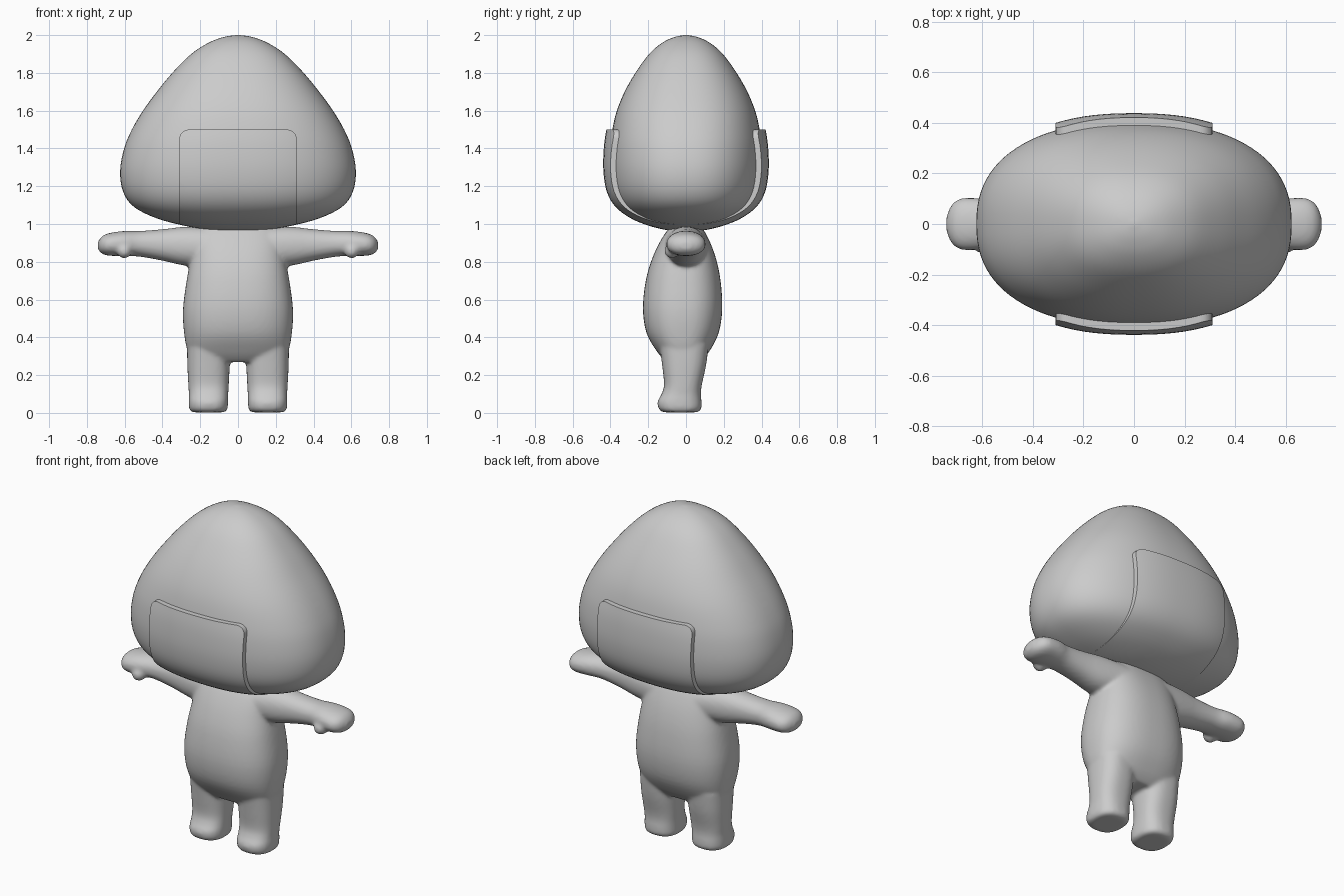
import bpy, bmesh, math
from mathutils import Vector

cube = bpy.data.objects.get("Cube")
if cube:
    bpy.data.objects.remove(cube, do_unlink=True)

GREY = (0.6, 0.6, 0.6, 1)
grey = bpy.data.materials.new("soft grey")
grey.use_nodes = True
grey.diffuse_color = GREY
grey.node_tree.nodes["Principled BSDF"].inputs["Base Color"].default_value = GREY


def spline(rows, steps):
    """Catmull-Rom interpolation of whole cross-section rows."""
    rows = [Vector(r) for r in rows]
    out = []
    for i in range(len(rows) - 1):
        a, b = rows[max(i - 1, 0)], rows[i]
        c, d = rows[i + 1], rows[min(i + 2, len(rows) - 1)]
        for s in range(steps):
            t = s / steps
            out.append(b + (c - a) * t / 2 + (a * 2 - b * 5 + c * 4 - d) * t * t / 2
                       + (b * 3 - a - c * 3 + d) * t ** 3 / 2)
    return out + [rows[-1]]


def loft(bm, rows, place, power=2.0, sides=64, steps=4):
    """Skin superellipse rings; each row is position, centre u, centre v, radius u, radius v."""
    rings = []
    for t, cu, cv, ru, rv in spline(rows, steps):
        ring = []
        for k in range(sides):
            a = math.tau * k / sides
            c, s = math.cos(a), math.sin(a)
            u = cu + ru * math.copysign(abs(c) ** (2 / power), c)
            v = cv + rv * math.copysign(abs(s) ** (2 / power), s)
            ring.append(bm.verts.new(place(t, u, v)))
        rings.append(ring)
    faces = [bm.faces.new(rings[0]), bm.faces.new(rings[-1])]
    for lo, hi in zip(rings, rings[1:]):
        for k in range(sides):
            j = (k + 1) % sides
            faces.append(bm.faces.new((lo[k], lo[j], hi[j], hi[k])))
    bmesh.ops.recalc_face_normals(bm, faces=faces)


def finish(bm, name):
    mesh = bpy.data.meshes.new(name)
    bm.to_mesh(mesh)
    bm.free()
    obj = bpy.data.objects.new(name, mesh)
    bpy.context.collection.objects.link(obj)
    mesh.materials.append(grey)
    return obj


def smooth(obj, angle):
    bpy.ops.object.select_all(action='DESELECT')
    obj.select_set(True)
    bpy.context.view_layer.objects.active = obj
    bpy.ops.object.shade_smooth_by_angle(angle=math.radians(angle))


def upright(t, u, v):
    return (u, v, t)


# Head: height, half width, half depth
HEAD = [(0.96, 0.02, 0.015), (0.967, 0.14, 0.09), (0.99, 0.28, 0.18),
        (1.03, 0.43, 0.27), (1.09, 0.55, 0.345), (1.17, 0.608, 0.388),
        (1.28, 0.624, 0.405), (1.4, 0.603, 0.403), (1.5, 0.562, 0.39),
        (1.6, 0.503, 0.366), (1.7, 0.43, 0.325), (1.8, 0.348, 0.268),
        (1.9, 0.248, 0.195), (1.96, 0.155, 0.125), (1.99, 0.075, 0.06),
        (2.0, 0.01, 0.008)]


def make_head(name, depth=1.0):
    bm = bmesh.new()
    loft(bm, [(z, 0, 0, w, d * depth) for z, w, d in HEAD], upright, 2.35, 96)
    return finish(bm, name)


head = make_head("head")
smooth(head, 60)

# Raised front and back panels: a deeper head trimmed by a rounded block
panel = make_head("raised_panels", 1.08)
bm = bmesh.new()
bmesh.ops.create_cube(bm, size=1)
for v in bm.verts:
    v.co = (v.co.x * 0.62, v.co.y * 1.4, 1.21 + v.co.z * 0.58)
bmesh.ops.bevel(bm, geom=[e for e in bm.edges
                          if abs(e.verts[0].co.y - e.verts[1].co.y) > 1],
                offset=0.05, segments=6, profile=0.5, affect='EDGES')
cutter = finish(bm, "panel_cutter")
cutter.hide_render = True
cut = panel.modifiers.new("trim", 'BOOLEAN')
cut.operation, cut.object, cut.solver = 'INTERSECT', cutter, 'EXACT'
bpy.context.view_layer.objects.active = panel
bpy.ops.object.modifier_apply(modifier="trim")
bpy.data.objects.remove(cutter, do_unlink=True)
smooth(panel, 35)

# Torso, arms, legs and thumbs, blended into one skin
bm = bmesh.new()
loft(bm, [(0.27, 0, -0.015, 0.2, 0.09), (0.32, 0, -0.015, 0.262, 0.135),
          (0.42, 0, -0.018, 0.285, 0.19), (0.55, 0, -0.018, 0.291, 0.21),
          (0.7, 0, -0.015, 0.272, 0.198), (0.82, 0, -0.01, 0.25, 0.168),
          (0.92, 0, -0.005, 0.235, 0.125), (1.0, 0, 0, 0.19, 0.075)],
     upright, 2.5)
for side in (1, -1):
    # Leg with a rounded toe
    loft(bm, [(0.003, side * 0.157, -0.03, 0.085, 0.09),
              (0.02, side * 0.157, -0.032, 0.101, 0.112),
              (0.06, side * 0.157, -0.034, 0.104, 0.116),
              (0.1, side * 0.156, -0.025, 0.104, 0.104),
              (0.15, side * 0.156, -0.016, 0.107, 0.1),
              (0.25, side * 0.156, -0.01, 0.112, 0.116),
              (0.36, side * 0.155, -0.01, 0.115, 0.13)], upright, 2.5)
    # Arm and mitten hand
    loft(bm, [(0.1, 0, 0.875, 0.12, 0.108), (0.27, 0, 0.882, 0.1, 0.104),
              (0.4, 0, 0.889, 0.085, 0.083), (0.52, 0, 0.895, 0.083, 0.068),
              (0.6, 0, 0.897, 0.1, 0.066), (0.68, 0, 0.892, 0.102, 0.06),
              (0.72, 0, 0.889, 0.078, 0.046), (0.742, 0, 0.886, 0.03, 0.02)],
         lambda t, u, v: (side * t, u, v), 2.2)
    # Thumb
    thumb = bmesh.ops.create_uvsphere(bm, u_segments=24, v_segments=16, radius=0.04)
    for v in thumb["verts"]:
        v.co = v.co + Vector((side * 0.602, -0.075, 0.858))
body = finish(bm, "body")
skin = body.modifiers.new("blend", 'REMESH')
skin.mode, skin.voxel_size, skin.use_smooth_shade = 'VOXEL', 0.01, True
relax = body.modifiers.new("soften", 'SMOOTH')
relax.factor, relax.iterations = 0.5, 8
bpy.context.view_layer.objects.active = body
for name in ("blend", "soften"):
    bpy.ops.object.modifier_apply(modifier=name)
smooth(body, 80)
